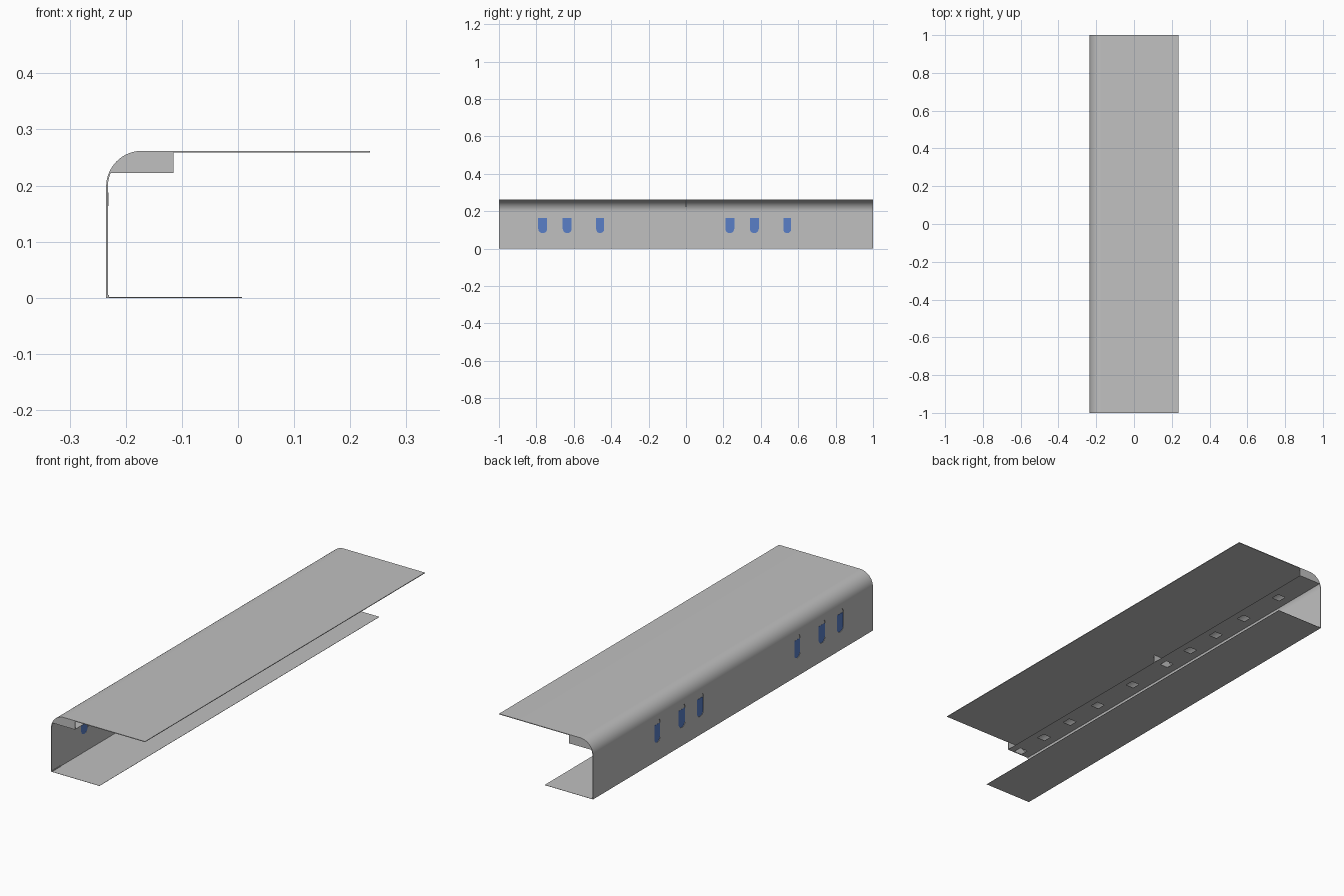
import bpy, bmesh
from math import sin, cos, pi
from mathutils import Matrix

cube = bpy.data.objects.get("Cube")
if cube:
    bpy.data.objects.remove(cube, do_unlink=True)

def material(name, rgb):
    m = bpy.data.materials.new(name)
    m.use_nodes = True
    m.diffuse_color = (*rgb, 1)
    m.node_tree.nodes["Principled BSDF"].inputs["Base Color"].default_value = (*rgb, 1)
    return m

GREY = material("light grey panel", (0.53, 0.53, 0.53))
BLUE = material("blue glass", (0.10, 0.21, 0.57))

WALL_X, EDGE_X, TOP, R, T = -0.235, 0.235, 0.262, 0.064, 0.003
SHELF_X, SHELF_Z = -0.115, 0.222

def bake(ob):
    """Turn modifiers and curves into a mesh, smooth with sharp edges kept."""
    bpy.ops.object.select_all(action='DESELECT')
    ob.select_set(True)
    bpy.context.view_layer.objects.active = ob
    bpy.ops.object.convert(target='MESH')
    bpy.ops.object.shade_smooth_by_angle(angle=pi / 6)
    return ob

def frame(u, v, w, origin):
    """Matrix that carries a flat plate's axes to the given directions."""
    m = Matrix((u, v, w)).transposed().to_4x4()
    m.translation = origin
    return m

X, Y, Z = (1, 0, 0), (0, 1, 0), (0, 0, 1)

def side_frame(x):
    return frame(Y, Z, X, (x, 0, 0))

def end_frame(y):
    return frame(X, Z, (0, -1, 0), (0, y, 0))

def flat_frame(z):
    return frame(X, Y, Z, (0, 0, z))

def plate(name, loops, thick, matrix, mat=GREY):
    """Filled outline with holes, given thickness about its own plane."""
    cu = bpy.data.curves.new(name, 'CURVE')
    cu.dimensions, cu.fill_mode, cu.extrude = '2D', 'BOTH', thick / 2
    for loop in loops:
        sp = cu.splines.new('POLY')
        sp.points.add(len(loop) - 1)
        for p, (u, v) in zip(sp.points, loop):
            p.co = (u, v, 0, 1)
        sp.use_cyclic_u = True
    cu.materials.append(mat)
    ob = bpy.data.objects.new(name, cu)
    bpy.context.collection.objects.link(ob)
    ob.matrix_world = matrix
    return bake(ob)

def rect(u0, u1, v0, v1):
    return [(u0, v0), (u1, v0), (u1, v1), (u0, v1)]

def slot(u, width, v0, v1, r, flat_top=False):
    """Rounded upright slot; optionally square at the top."""
    pts, n = [], 6
    for k in range(4):
        if flat_top and k < 2:
            pts.append((u + (width / 2 if k == 0 else -width / 2), v1))
            continue
        cu = u + (width / 2 - r) * (1 if k in (0, 3) else -1)
        cv = v1 - r if k < 2 else v0 + r
        for i in range(n + 1):
            a = (k + i / n) * pi / 2
            pts.append((cu + r * cos(a), cv + r * sin(a)))
    return pts

# Rounded shoulder from wall top to roof
N = 16
ARC = [(WALL_X + R - R * cos(i / N * pi / 2), TOP - R + R * sin(i / N * pi / 2))
       for i in range(N + 1)]

def roof(name, y0, y1):
    bm = bmesh.new()
    rows = [[bm.verts.new((x, y, z)) for x, z in ARC + [(EDGE_X, TOP)]] for y in (y0, y1)]
    a, b = rows
    for i in range(len(a) - 1):
        bm.faces.new((a[i], a[i + 1], b[i + 1], b[i]))
    me = bpy.data.meshes.new(name)
    bm.to_mesh(me)
    bm.free()
    me.materials.append(GREY)
    ob = bpy.data.objects.new(name, me)
    bpy.context.collection.objects.link(ob)
    mod = ob.modifiers.new("thickness", 'SOLIDIFY')
    mod.thickness, mod.offset = T, -1
    bake(ob)

WINDOWS = [(0.234, 0.048), (0.365, 0.048), (0.541, 0.042)]
HOLES = [0.025, 0.184, 0.36, 0.552, 0.79]
SILL, VENT, HEAD = 0.083, 0.164, 0.188

# Two identical carriage halves, end to end
for half, y0 in (("front", -1), ("rear", 0)):
    y1 = y0 + 1
    roof(half + "_roof", y0, y1)
    plate(half + "_floor", [rect(WALL_X, 0.007, y0, y1)], 0.001, flat_frame(0.0005))

    # Side wall with window openings
    openings = [slot(y0 + y, w, SILL, HEAD, w * 0.48) for y, w in WINDOWS]
    plate(half + "_wall", [rect(y0, y1, 0, TOP - R)] + openings, T, side_frame(WALL_X + T / 2))
    for i, (y, w) in enumerate(WINDOWS):
        pane = slot(y0 + y, w, SILL, VENT, w * 0.48, flat_top=True)
        plate(f"{half}_window_glass_{i + 1}", [pane], 0.001, side_frame(WALL_X + 0.0022), BLUE)
        vent = rect(y0 + y - w / 2, y0 + y + w / 2, VENT, HEAD)
        plate(f"{half}_window_vent_{i + 1}", [vent], 0.0015, side_frame(WALL_X + 0.0033))

    # Overhead shelf with rectangular openings and end plates
    holes = [rect(-0.188, -0.148, y0 + y - 0.02, y0 + y + 0.02) for y in HOLES]
    plate(half + "_shelf", [rect(WALL_X + 0.006, SHELF_X, y0, y1)] + holes,
          0.001, flat_frame(SHELF_Z + 0.0005))
    bulkhead = [p for p in ARC if p[1] > SHELF_Z]
    bulkhead = [(WALL_X + 0.005, SHELF_Z)] + bulkhead + [(SHELF_X, TOP), (SHELF_X, SHELF_Z)]
    for end, y in (("near", y0 + T / 2), ("far", y1 - T / 2)):
        plate(f"{half}_shelf_{end}_end", [bulkhead], T, end_frame(y))

    # Small kick plate at the foot of the wall
    plate(half + "_kick_plate", [rect(y0, y0 + 0.06, 0.001, 0.005)], 0.002, side_frame(WALL_X + 0.004))
